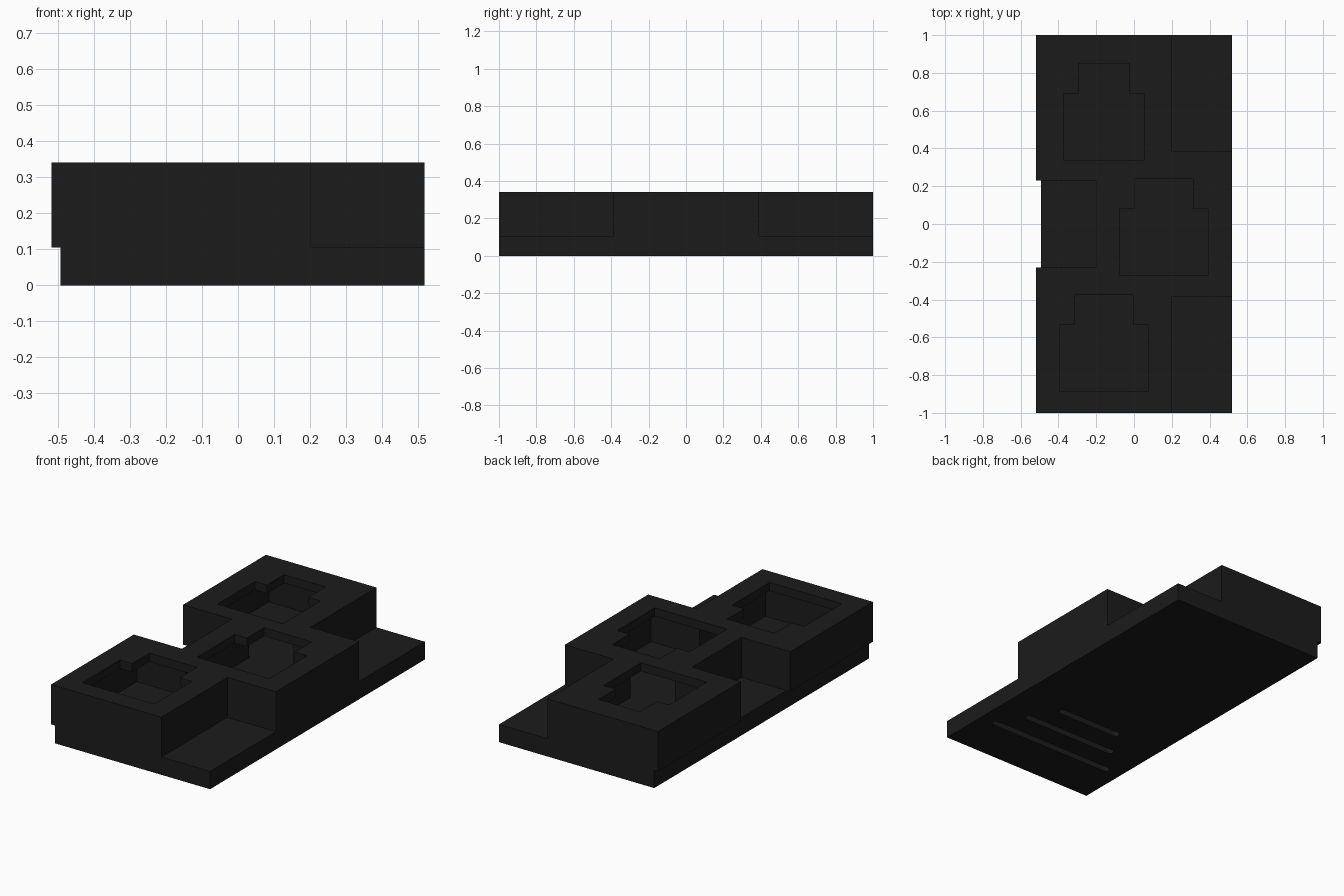
import bpy, bmesh, math

if "Cube" in bpy.data.objects:
    bpy.data.objects.remove(bpy.data.objects["Cube"])

mat = bpy.data.materials.new("charcoal plastic")
mat.diffuse_color = (0.0112, 0.0112, 0.0112, 1)
mat.use_nodes = True
mat.node_tree.nodes["Principled BSDF"].inputs["Base Color"].default_value = mat.diffuse_color


def prism(name, outline, z0, z1):
    """Extrude a plan outline from z0 to z1."""
    bm = bmesh.new()
    face = bm.faces.new([bm.verts.new((x, y, z0)) for x, y in outline])
    ext = bmesh.ops.extrude_face_region(bm, geom=[face])
    top = [v for v in ext["geom"] if isinstance(v, bmesh.types.BMVert)]
    bmesh.ops.translate(bm, verts=top, vec=(0, 0, z1 - z0))
    bmesh.ops.recalc_face_normals(bm, faces=bm.faces)
    mesh = bpy.data.meshes.new(name)
    bm.to_mesh(mesh)
    bm.free()
    mesh.materials.append(mat)
    ob = bpy.data.objects.new(name, mesh)
    bpy.context.collection.objects.link(ob)
    return ob


def rect(x0, x1, y0, y1):
    return [(x0, y0), (x1, y0), (x1, y1), (x0, y1)]


def cut(target, cutter):
    """Subtract the cutter from the target, then remove it."""
    mod = target.modifiers.new("cut", 'BOOLEAN')
    mod.operation = 'DIFFERENCE'
    mod.solver = 'EXACT'
    mod.object = cutter
    bpy.context.view_layer.objects.active = target
    bpy.ops.object.modifier_apply(modifier=mod.name)
    bpy.data.objects.remove(cutter, do_unlink=True)


def stagger(t):
    """Plan of three staggered blocks, inset by t."""
    half = [(-0.2 + t, -0.23 - t), (-0.518 + t, -0.23 - t), (-0.518 + t, -1 + t),
            (0.202 - t, -1 + t), (0.202 - t, -0.387 + t), (0.518 - t, -0.387 + t)]
    return half + [(x, -y) for x, y in reversed(half)]


STEP, TOP = 0.105, 0.34
WALL, LID = 0.065, 0.05

# base plate
base = prism("base_plate", rect(-0.493, 0.518, -1, 1), 0, STEP)

# hollow shell of three staggered blocks, open to the base plate below
shell = prism("staggered_shell", stagger(0), STEP, TOP)
cut(shell, prism("hollow_cutter", stagger(WALL), STEP - 0.1, TOP - LID))

# stepped openings in the lid: body x range, body y range, neck x range, neck end
openings = [
    (-0.395, 0.075, -0.885, -0.535, -0.315, -0.005, -0.375),
    (-0.078, 0.393, -0.27, 0.08, 0.002, 0.313, 0.24),
    (-0.373, 0.055, 0.34, 0.69, -0.295, -0.025, 0.85),
]
for x0, x1, y0, y1, n0, n1, ny in openings:
    outline = [(x0, y0), (x1, y0), (x1, y1), (n1, y1), (n1, ny), (n0, ny), (n0, y1), (x0, y1)]
    cut(shell, prism("opening_cutter", outline, TOP - LID - 0.03, TOP + 0.1))

# round-ended grip slots in the underside
for y, half in ((-0.705, 0.42), (-0.54, 0.315), (-0.37, 0.215)):
    r = 0.021
    outline = []
    for side, start in ((1, -90), (-1, 90)):
        for i in range(7):
            a = math.radians(start + 30 * i)
            outline.append((0.015 + side * (half - r) + r * math.cos(a), y + r * math.sin(a)))
    cut(base, prism("slot_cutter", outline, -0.05, 0.05))
